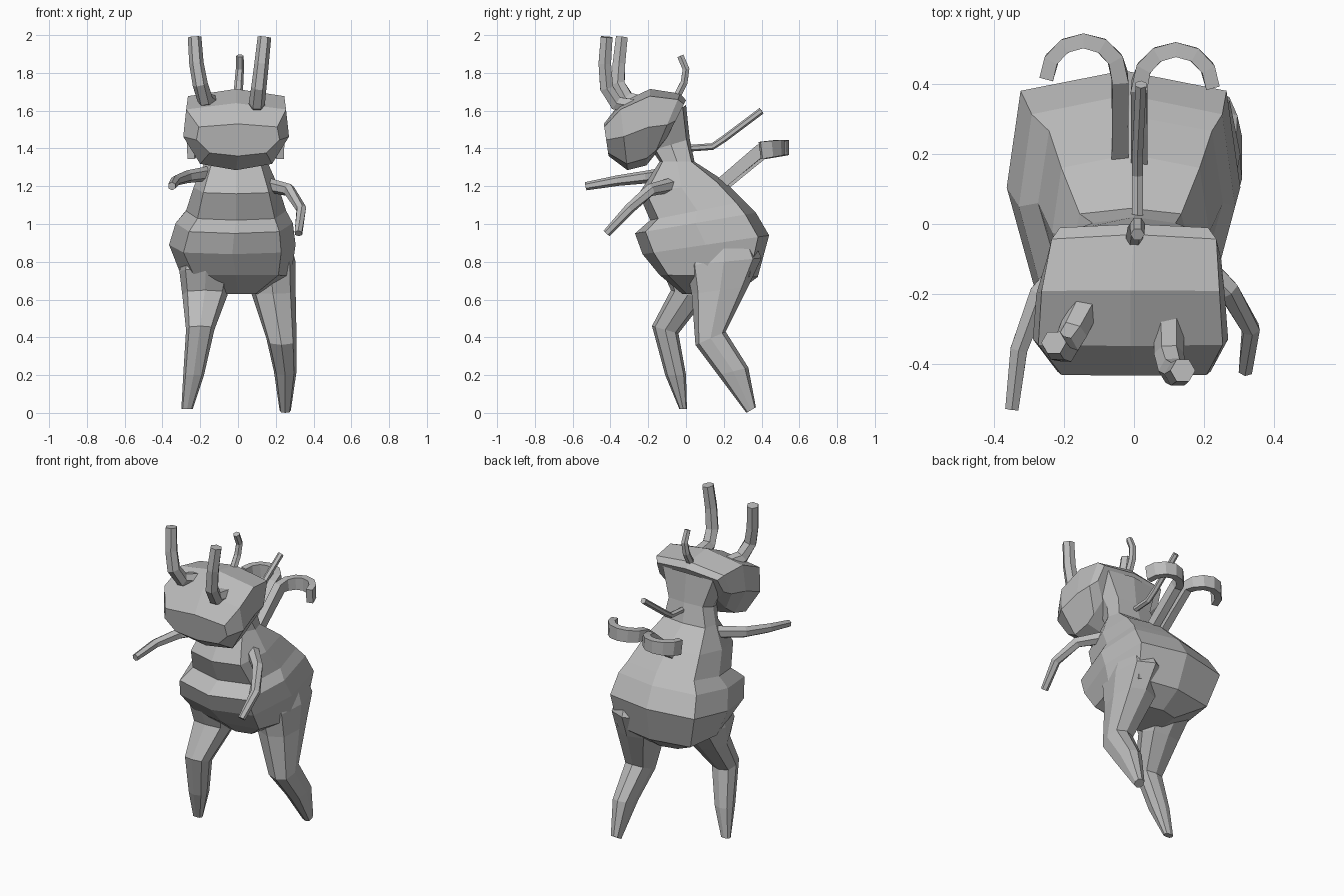
import bpy, bmesh
from math import sin, cos, pi, copysign
from mathutils import Vector

cube = bpy.data.objects.get("Cube")
if cube:
    bpy.data.objects.remove(cube, do_unlink=True)

grey = bpy.data.materials.new("plain_grey")
grey.use_nodes = True
grey.diffuse_color = (0.5, 0.5, 0.5, 1)
grey.node_tree.nodes["Principled BSDF"].inputs["Base Color"].default_value = (0.5, 0.5, 0.5, 1)


def skin(name, rings):
    """Join a series of equal rings into one closed, flat-shaded mesh."""
    bm = bmesh.new()
    loops = [[bm.verts.new(p) for p in ring] for ring in rings]
    for a, b in zip(loops, loops[1:]):
        for i in range(len(a)):
            j = (i + 1) % len(a)
            bm.faces.new((a[i], a[j], b[j], b[i]))
    bm.faces.new(loops[0])
    bm.faces.new(loops[-1])
    bmesh.ops.recalc_face_normals(bm, faces=bm.faces[:])
    mesh = bpy.data.meshes.new(name)
    bm.to_mesh(mesh)
    bm.free()
    mesh.materials.append(grey)
    obj = bpy.data.objects.new(name, mesh)
    bpy.context.collection.objects.link(obj)
    return obj


def soft(value, power):
    return copysign(abs(value) ** power, value)


def body(name, rows, power=0.75, taper=0, sides=8):
    """Each row: front (y, z), back (y, z), half width, centre x.
    Taper narrows the front edge of each ring and widens the back."""
    rings = []
    for y0, z0, y1, z1, width, cx in rows:
        front, back = Vector((cx, y0, z0)), Vector((cx, y1, z1))
        centre, half = (front + back) / 2, (front - back) / 2
        ring = []
        for i in range(sides):
            a = 2 * pi * i / sides
            c, s = soft(cos(a), power), soft(sin(a), power)
            ring.append(centre + half * s + Vector((width * c * (1 - taper * s), 0, 0)))
        rings.append(ring)
    return skin(name, rings)


def tube(name, path, sizes, sides=6, up=(0, 0, 1)):
    """Sweep a polygon of (half width, half height) sizes along a path."""
    pts = [Vector(p) for p in path]
    rings = []
    for k, p in enumerate(pts):
        along = (pts[min(k + 1, len(pts) - 1)] - pts[max(k - 1, 0)]).normalized()
        side = along.cross(Vector(up)).normalized()
        top = side.cross(along)
        t = k / (len(pts) - 1)
        w = sizes[0][0] * (1 - t) + sizes[1][0] * t
        h = sizes[0][1] * (1 - t) + sizes[1][1] * t
        scale = 2 ** 0.5 if sides == 4 else 1
        angles = [2 * pi * (i + 0.5) / sides for i in range(sides)]
        rings.append([p + side * (w * scale * cos(a)) + top * (h * scale * sin(a)) for a in angles])
    return skin(name, rings)


# Torso: neck, chest, waist fold, belly and hips
body("torso", [
    (-.2, 1.5, 0, 1.63, .2, 0),
    (-.18, 1.39, .02, 1.45, .135, 0),
    (-.14, 1.33, .045, 1.33, .165, -.01),
    (-.25, 1.16, .2, 1.23, .225, -.01),
    (-.19, 1.02, .31, 1.12, .265, -.01),
    (-.27, .95, .37, 1.06, .31, -.02),
    (-.23, .84, .44, .94, .335, -.03),
    (-.14, .73, .38, .72, .29, -.01),
    (-.02, .63, .26, .63, .12, 0),
], power=0.55, taper=0.08)

# Head, from the nape to the face, narrower along the jaw
body("head", [
    (-.11, 1.44, 0, 1.655, .225, 0),
    (-.17, 1.36, -.03, 1.69, .25, 0),
    (-.21, 1.31, -.19, 1.715, .27, -.01),
    (-.31, 1.285, -.35, 1.64, .28, -.01),
    (-.41, 1.36, -.435, 1.53, .22, 0),
], power=0.6, taper=0.2)

# Legs: the left one steps back, the right one forward
body("left_leg", [
    (.06, .92, .34, .95, .09, .18),
    (0, .78, .4, .82, .135, .17),
    (.03, .63, .33, .67, .12, .185),
    (.05, .36, .21, .43, .08, .23),
    (.17, .2, .33, .24, .06, .25),
    (.32, 0, .37, .03, .03, .25),
])
body("right_leg", [
    (-.1, .86, .24, .9, .1, -.18),
    (-.13, .76, .22, .74, .14, -.17),
    (-.08, .65, .1, .6, .12, -.175),
    (-.18, .46, -.04, .42, .075, -.2),
    (-.11, .2, 0, .2, .055, -.235),
    (-.035, .02, .005, .02, .03, -.27),
])

# Arms
arm = ((.04, .04), (.022, .022))
tube("right_arm", [(-.14, -.06, 1.27), (-.27, -.2, 1.25), (-.33, -.36, 1.23), (-.35, -.53, 1.2)], arm)
tube("left_arm", [(.14, -.06, 1.21), (.27, -.19, 1.18), (.335, -.3, 1.08), (.32, -.42, .95)], arm)

# Antennae and the small crest between them
horn = ((.045, .045), (.036, .036))
tube("left_antenna", [(.1, -.27, 1.62), (.1, -.37, 1.64), (.11, -.42, 1.72),
                      (.125, -.43, 1.85), (.14, -.42, 1.99)], horn, up=(1, 0, 0))
tube("right_antenna", [(-.14, -.23, 1.64), (-.175, -.31, 1.66), (-.2, -.36, 1.74),
                       (-.22, -.355, 1.85), (-.23, -.34, 1.99)], horn, up=(1, 0, 0))
tube("crest", [(0, -.05, 1.67), (.005, -.01, 1.75), (.01, 0, 1.82), (.01, -.03, 1.89)],
     ((.022, .025), (.02, .02)), up=(1, 0, 0))

# Thin spike behind the neck
tube("back_spike", [(.01, 0, 1.4), (.01, .14, 1.41), (.01, .2, 1.45), (.02, .4, 1.6)],
     ((.018, .018), (.018, .018)))

# Two ribbon tails that rise from the back and curl outward in an arc
for name, side, x, y in (("right_tail", -1, -.04, .42), ("left_tail", 1, .015, .395)):
    path = [(x, y - .25, 1.18), (x, y - .12, 1.29)]
    for i in range(7):
        a = pi * i / 6
        path.append((x + side * .105 * (1 - cos(a)), y + .105 * sin(a), 1.39 + .015 * sin(a)))
    tube(name, path, ((.024, .03), (.02, .045)), sides=4)
